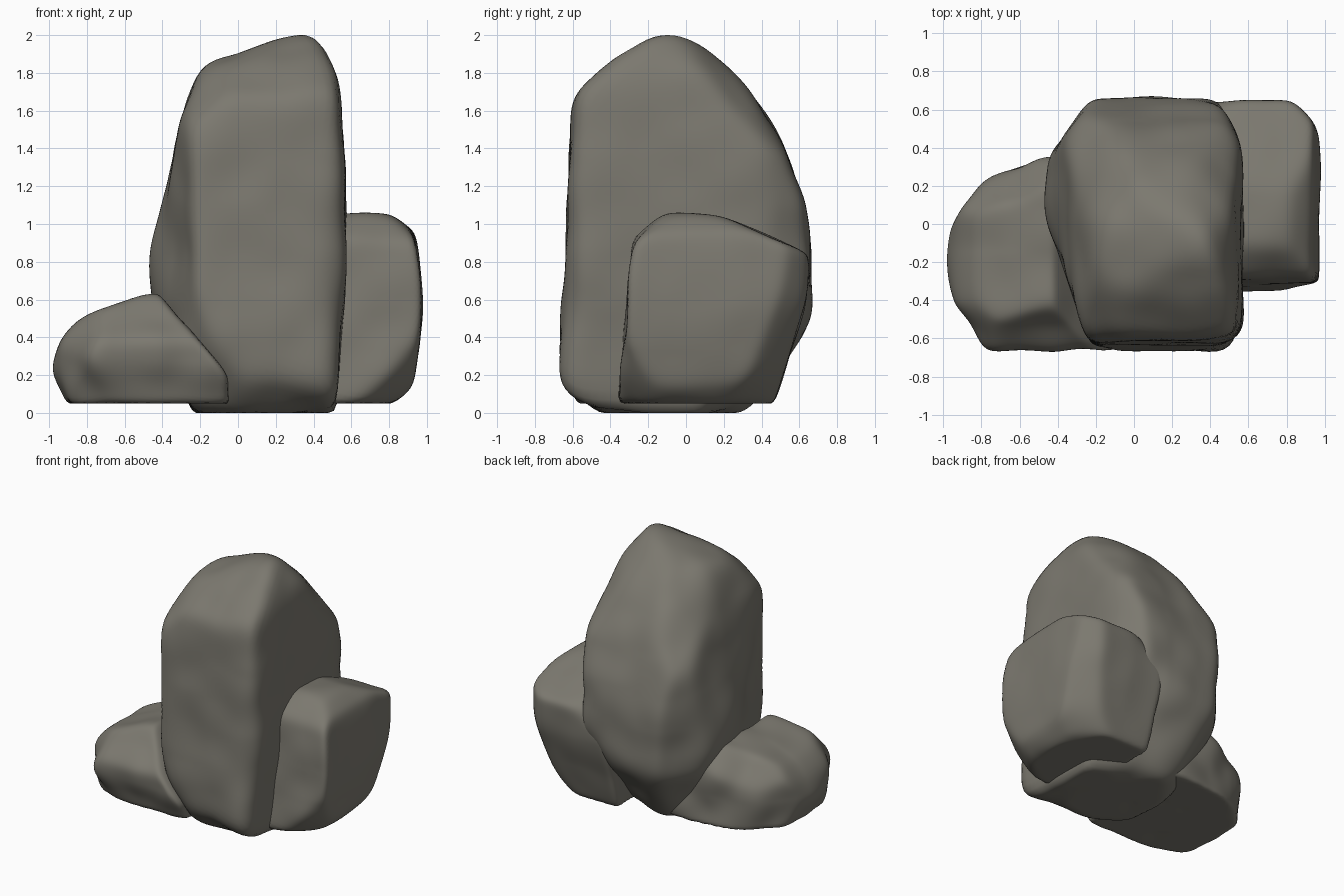
import bpy
import bmesh
from math import radians, sin, cos, exp
from mathutils import Vector, noise

if "Cube" in bpy.data.objects:
    bpy.data.objects.remove(bpy.data.objects["Cube"], do_unlink=True)

# Single stone colour
stone = bpy.data.materials.new("warm_grey_stone")
stone.use_nodes = True
colour = (0.20, 0.19, 0.16, 1.0)
stone.diffuse_color = colour
shader = stone.node_tree.nodes["Principled BSDF"]
shader.inputs["Base Color"].default_value = colour
shader.inputs["Roughness"].default_value = 0.9


def direction(azimuth, elevation):
    """Unit vector; azimuth runs from +x towards +y, in degrees."""
    a, e = radians(azimuth), radians(elevation)
    return Vector((cos(a) * cos(e), sin(a) * cos(e), sin(e)))


def make_boulder(name, centre, low, high, facets, bulges=(), roughness=0.025):
    """Chisel a sphere with flat facets (azimuth, elevation, distance), round
    the edges between them, add bulges or dents (azimuth, elevation, height,
    width) and size the rock to its bounds, with a level underside."""
    hardness = 26
    centre = Vector(centre)
    planes = [(direction(az, el), dist) for az, el, dist in facets]
    lumps = [(direction(az, el), height, radians(width))
             for az, el, height, width in bulges]
    bm = bmesh.new()
    bmesh.ops.create_icosphere(bm, subdivisions=6, radius=1.0)
    for vert in bm.verts:
        ray = vert.co.normalized()
        total = sum(max(0.0, normal.dot(ray) / dist) ** hardness
                    for normal, dist in planes)
        point = ray * total ** (-1.0 / hardness)
        swell = 1.0 + roughness * noise.noise(point * 4.0 + centre * 7.0)
        for axis, height, width in lumps:
            swell += height * exp(-(ray.angle(axis) / width) ** 2)
        vert.co = centre + point * swell

    # Size each axis, sinking the bottom a little so it can be cut level
    sink = 0.015
    for axis in range(3):
        values = [vert.co[axis] for vert in bm.verts]
        start, span = min(values), max(values) - min(values)
        base = low[axis] - (sink if axis == 2 else 0.0)
        for vert in bm.verts:
            t = (vert.co[axis] - start) / span
            vert.co[axis] = base + t * (high[axis] - base)
    for vert in bm.verts:
        vert.co.z = max(vert.co.z, low[2])

    mesh = bpy.data.meshes.new(name)
    bm.to_mesh(mesh)
    bm.free()
    mesh.materials.append(stone)
    for face in mesh.polygons:
        face.use_smooth = True
    rock = bpy.data.objects.new(name, mesh)
    bpy.context.scene.collection.objects.link(rock)


# Tall standing stone
make_boulder(
    "tall_boulder", (0.06, 0, 0.9), (-0.47, -0.67, 0), (0.58, 0.67, 2),
    [
        # right side
        (0, -4, 0.52), (0, 3, 0.52), (0, 30, 0.85), (32, 0, 0.66),
        (45, 35, 0.81), (60, -35, 0.75),
        # left side
        (180, 70, 0.95), (180, 21, 0.59), (180, 7, 0.48), (198, 0, 0.50),
        (180, -19, 0.60), (145, 0, 0.62), (145, 35, 0.70), (145, -30, 0.75),
        # front
        (270, 3, 0.64), (270, 51, 0.97), (270, -49, 1.0), (315, 0, 0.76),
        (235, -20, 0.79), (225, 45, 0.90), (225, -40, 0.92),
        # back
        (90, 54, 0.88), (90, 32, 0.71), (90, 15, 0.65), (90, 0, 0.66),
        (90, -35, 0.79),
        # underside
        (0, -90, 0.9),
    ],
    bulges=[(168, -6, 0.11, 26), (222, -2, -0.06, 20)])

# Medium block leaning on the side
make_boulder(
    "medium_boulder", (0.62, 0.15, 0.55), (0.25, -0.36, 0.05), (0.98, 0.65, 1.06),
    [
        # outer and inner sides
        (0, 6, 0.36), (0, -8, 0.36), (0, 50, 0.52), (0, -45, 0.50),
        (180, 0, 0.36),
        # front
        (270, 5, 0.475), (270, 48, 0.57), (315, -30, 0.58),
        # back
        (90, 66, 0.47), (90, 0, 0.49), (90, -18, 0.44), (45, 0, 0.49),
        (45, -20, 0.44), (45, -40, 0.49), (120, 35, 0.56),
        # top and underside
        (0, 90, 0.51), (0, -90, 0.5),
    ])

# Low slab at the foot
make_boulder(
    "low_boulder", (-0.45, -0.15, 0.3), (-0.98, -0.67, 0.05), (-0.04, 0.36, 0.63),
    [
        # outer and inner sides
        (180, 72, 0.32), (180, 40, 0.43), (180, 18, 0.49), (180, -20, 0.53),
        (180, -45, 0.5), (0, 42, 0.25), (0, 0, 0.43),
        # front
        (270, 0, 0.52), (270, -30, 0.5), (270, 45, 0.43), (212, 0, 0.56),
        (215, 35, 0.49), (230, -32, 0.54),
        # back
        (140, 0, 0.50), (115, 0, 0.48), (124, 40, 0.43), (90, 0, 0.51),
        # top and underside
        (0, 90, 0.33), (0, -90, 0.25),
    ], roughness=0.06)
